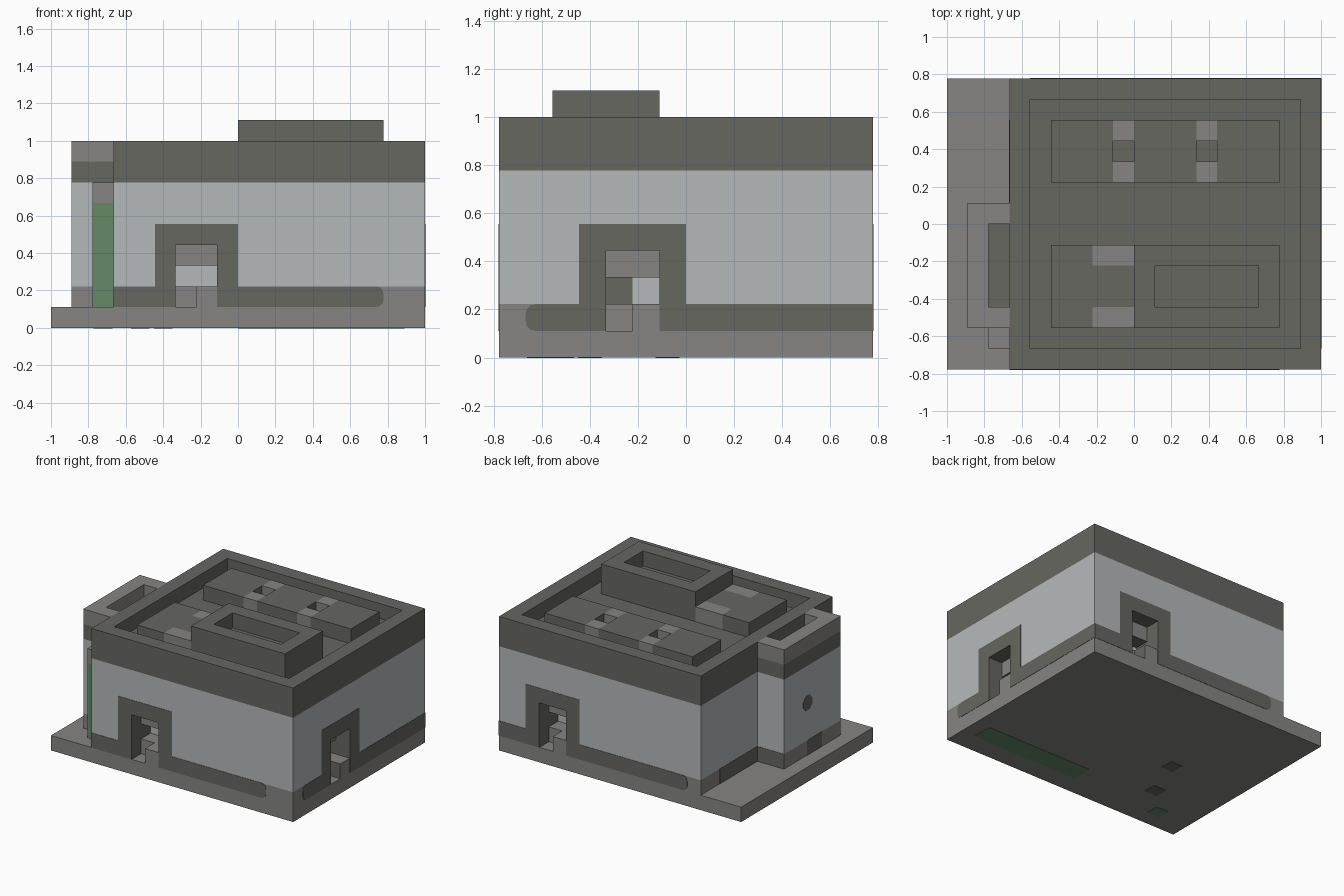
import bpy
import bmesh
import math
from mathutils import Vector

U = 1 / 9      # one building block
E = 0.02       # painted plate thickness, in blocks

cube = bpy.data.objects.get("Cube")
if cube:
    bpy.data.objects.remove(cube, do_unlink=True)


def material(name, rgb):
    m = bpy.data.materials.new(name)
    m.use_nodes = True
    m.diffuse_color = (*rgb, 1)
    m.node_tree.nodes["Principled BSDF"].inputs["Base Color"].default_value = (*rgb, 1)
    return m


MATS = [
    material("stone grey", (0.24, 0.235, 0.23)),
    material("dark olive grey", (0.133, 0.136, 0.117)),
    material("pale wall grey", (0.46, 0.49, 0.49)),
    material("door green", (0.13, 0.255, 0.136)),
]
GREY, DARK, PALE, GREEN = range(4)


def finish(name, bm, rule):
    """Turn a bmesh into an object; rule gives a colour from face centre and normal."""
    bmesh.ops.recalc_face_normals(bm, faces=bm.faces)
    for f in bm.faces:
        f.material_index = rule(f.calc_center_median(), f.normal)
    bmesh.ops.scale(bm, vec=(U, U, U), verts=bm.verts)
    me = bpy.data.meshes.new(name)
    bm.to_mesh(me)
    bm.free()
    for m in MATS:
        me.materials.append(m)
    ob = bpy.data.objects.new(name, me)
    bpy.context.collection.objects.link(ob)
    return ob


def box(name, x, y, z, colour, cuts=()):
    """Box from ranges, sliced at the given heights."""
    bm = bmesh.new()
    bmesh.ops.create_cube(bm, size=1)
    for v in bm.verts:
        v.co = Vector(r[0] if c < 0 else r[1] for c, r in zip(v.co, (x, y, z)))
    for h in cuts:
        bmesh.ops.bisect_plane(bm, geom=bm.verts[:] + bm.edges[:] + bm.faces[:],
                               plane_co=(0, 0, h), plane_no=(0, 0, 1))
    return finish(name, bm, colour if callable(colour) else lambda c, n: colour)


def cut(target, cutter):
    cutter.hide_render = True
    cutter.hide_viewport = True
    cutter.display_type = "WIRE"
    mod = target.modifiers.new(cutter.name, "BOOLEAN")
    mod.object = cutter
    mod.operation = "DIFFERENCE"
    mod.solver = "EXACT"


def plate(name, points, origin, u, n, colour=DARK):
    """Thin painted shape on a wall: points are (along wall, height)."""
    o, u, n = (Vector((*p, 0)) for p in (origin, u, n))
    bm = bmesh.new()
    face = bm.faces.new([bm.verts.new(o + u * a + Vector((0, 0, h))) for a, h in points])
    ext = bmesh.ops.extrude_face_region(bm, geom=[face])["geom"]
    for v in ext:
        if isinstance(v, bmesh.types.BMVert):
            v.co += n * E
    return finish(name, bm, lambda c, nn: colour)


def rect(a, b, low, high):
    return [(a, low), (b, low), (b, high), (a, high)]


def round_end(a, side):
    """Rounded band end between heights 1 and 2, listed from bottom to top."""
    r = 0.35
    pts = []
    for centre, start in ((1 + r, -90), (2 - r, 0)):
        for i in range(4):
            t = math.radians(start + 30 * i)
            pts.append((a - side * r + side * r * math.cos(t), centre + r * math.sin(t)))
    return pts


# Main building and ground slab
def wall_colour(c, n):
    return GREY if c.z < 2 else PALE if c.z < 7 else DARK


body = box("main_building", (-6, 9), (-7, 7), (0, 9), wall_colour, (2, 7))
box("side_slab", (-9, -6), (-7, 7), (0, 1), GREY)
cut(body, box("roof_recess_cutter", (-5, 8), (-6, 6), (8, 11), DARK))


# Doorways with painted frames
def doorway(name, origin, u, n, left, right, round_left, round_right):
    o, uv, nv = Vector(origin), Vector(u), Vector(n)

    def cutter(part, a, z, d, back):
        p = o + uv * a[0] - nv * d[0]
        q = o + uv * a[1] - nv * d[1]
        xr, yr = (sorted((p[i], q[i])) for i in (0, 1))

        def rule(c, normal):
            if abs(normal.z) > 0.5:
                return GREY if normal.z < 0 else DARK
            return back if abs(normal.xy.dot(nv)) > 0.5 else DARK
        cut(body, box(f"{name}_{part}_cutter", xr, yr, z, rule))

    cutter("opening", (1, 3), (2, 4), (-1, 1), GREY)
    cutter("foot", (1, 2), (1, 3), (-1, 1), GREY)
    cutter("niche", (1, 3), (2, 3), (-1, 2), PALE)
    l_end = round_end(left, -1) if round_left else [(left, 1), (left, 2)]
    r_end = round_end(right, 1) if round_right else [(right, 1), (right, 2)]
    outline = (l_end + [(0, 2), (0, 5), (4, 5), (4, 2)] + r_end[::-1]
               + [(3, 1), (3, 4), (1, 4), (1, 1)])
    plate(f"{name}_frame", outline, origin, u, n)


doorway("front_door", (-4, -7), (1, 0), (0, -1), -2, 11, False, True)
doorway("right_door", (9, -4), (0, 1), (1, 0), -2, 11, True, False)
doorway("back_door", (7, 7), (-1, 0), (0, 1), -2, 12, False, True)
plate("right_door_niche_panel", rect(0, 1, 2, 3), (7, -3), (0, 1), (1, 0))

# Rear roof block: dark segments joined by pairs of pale bridges around holes
for i, x in enumerate(((-4, -1), (0, 3), (4, 7))):
    box(f"rear_roof_block_{i + 1}", x, (2, 5), (8, 9), DARK)
for i, x in enumerate((-1, 3)):
    for j, y in enumerate((2, 4)):
        box(f"rear_roof_bridge_{i + 1}_{j + 1}", (x, x + 1), (y, y + 1), (8, 9), GREY)

# Front roof block and raised open box
box("front_roof_block", (-4, -2), (-5, -1), (8, 9), DARK)
box("front_roof_block_middle", (-2, 0), (-4, -2), (8, 9), DARK)
for i, y in enumerate((-5, -2)):
    box(f"front_roof_marking_{i + 1}", (-2, 0), (y, y + 1), (8, 9), GREY)
vent = box("roof_vent", (0, 7), (-5, -1), (8, 10), DARK)
cut(vent, box("roof_vent_cutter", (1, 6), (-4, -2), (9, 11), DARK))


# Side tower with a sunken top
def tower_colour(c, n):
    return GREY if c.z < 2 or c.z > 8 else PALE if c.z < 7 else DARK


tower = box("side_tower", (-8, -6), (-5, 1), (1, 9), tower_colour, (2, 7, 8))
cut(tower, box("side_tower_cutter", (-7, -5), (-4, 0), (8, 11),
               lambda c, n: DARK if n.z < -0.5 else GREY))
octagon = [(1.5 + 0.52 * math.cos(math.radians(22.5 + 45 * i)),
            4.5 + 0.52 * math.sin(math.radians(22.5 + 45 * i))) for i in range(8)]
plate("tower_porthole", octagon, (-8, 0), (0, -1), (-1, 0))
plate("tower_foot_band", rect(1.4, 3, 1, 2), (-8, 0), (0, -1), (-1, 0))
plate("tower_rear_band", rect(0, 2, 1, 2), (-8, 1), (1, 0), (0, 1))
plate("left_wall_band", rect(0, 4, 1, 2), (-6, 5), (0, -1), (-1, 0))

# Green post beside the tower
box("green_post", (-7, -6), (-6, -5), (1, 7),
    lambda c, n: GREEN if c.z < 6 else GREY, (6,))

# Painted marks on the underside
box("underside_green_strip", (0, 8), (-5.6, -4.2), (-E, 0), GREEN)
for i, (x, y, c) in enumerate(((-3.6, -0.7, DARK), (-4.7, -3.6, DARK), (-6.5, -5.5, GREEN))):
    box(f"underside_spot_{i + 1}", (x - 0.45, x + 0.45), (y - 0.45, y + 0.45), (-E, 0), c)
